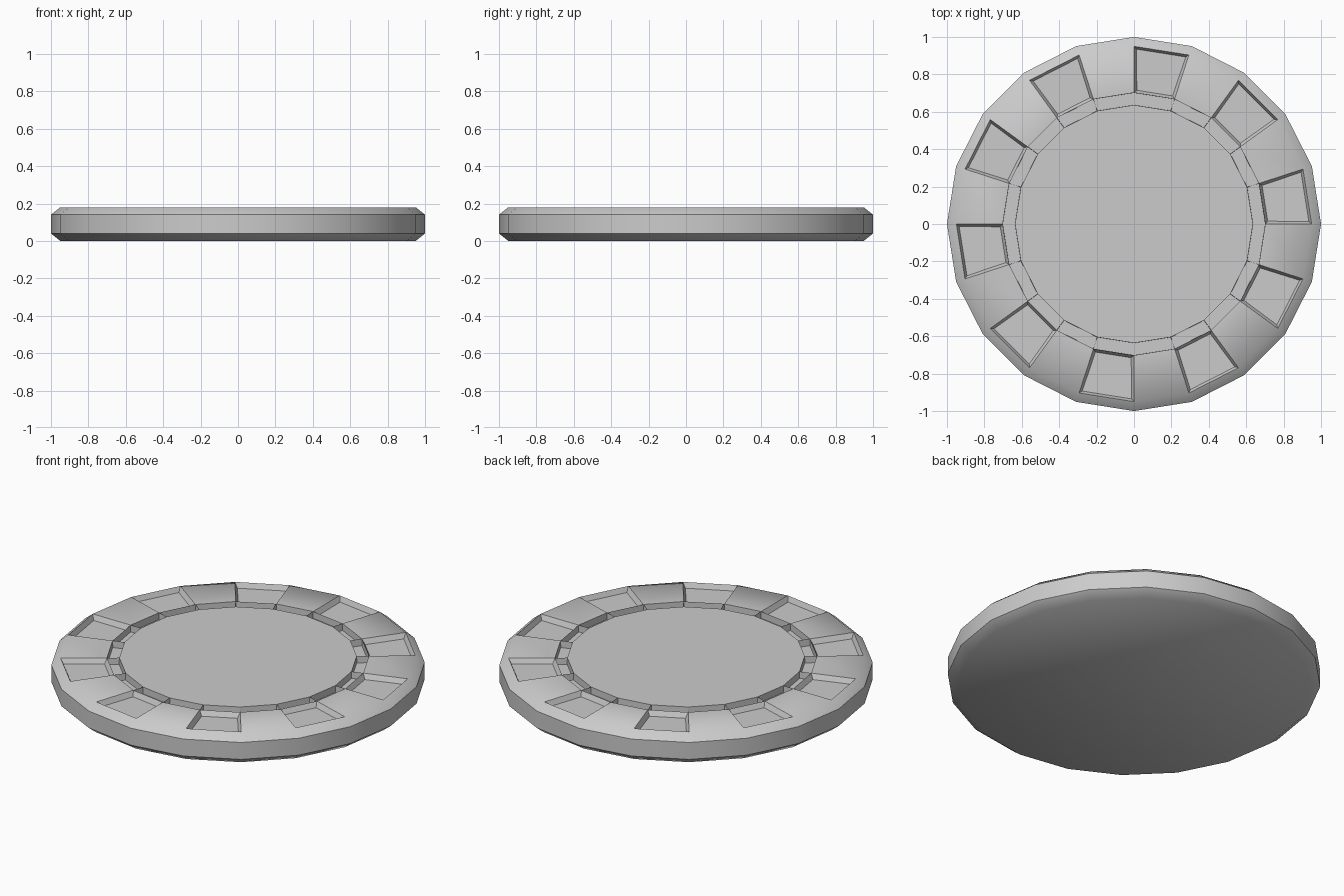
import bpy, bmesh
from math import cos, sin, tau, radians

if "Cube" in bpy.data.objects:
    bpy.data.objects.remove(bpy.data.objects["Cube"])

SIDES = 20
# (radius, height) from the underside, round the bevelled rim, in to the centre disc
PROFILE = [(0.95, 0), (1, 0.04), (1, 0.14), (0.95, 0.18), (0.702, 0.18), (0.636, 0.18)]

bm = bmesh.new()
rings = [[bm.verts.new((r * cos(tau * i / SIDES), r * sin(tau * i / SIDES), z))
          for i in range(SIDES)] for r, z in PROFILE]

# Chip body: stacked bands closed by the underside and the centre disc
bands = []
for low, high in zip(rings, rings[1:]):
    bands.append([bm.faces.new((low[i], low[(i + 1) % SIDES],
                                high[(i + 1) % SIDES], high[i])) for i in range(SIDES)])
bm.faces.new(rings[0][::-1])
bm.faces.new(rings[-1])
bm.normal_update()

# Sunken pockets in every second segment of the top border
bmesh.ops.inset_individual(bm, faces=bands[3][::2], thickness=0.02, depth=-0.03)
# Groove round the centre disc, split by thin dividers
bmesh.ops.inset_individual(bm, faces=bands[4], thickness=0.001, depth=-0.04)

mesh = bpy.data.meshes.new("round_chip")
bm.to_mesh(mesh)
bm.free()
chip = bpy.data.objects.new("round_chip", mesh)
bpy.context.collection.objects.link(chip)
bpy.context.view_layer.objects.active = chip
chip.select_set(True)
bpy.ops.object.shade_smooth_by_angle(angle=radians(50))
